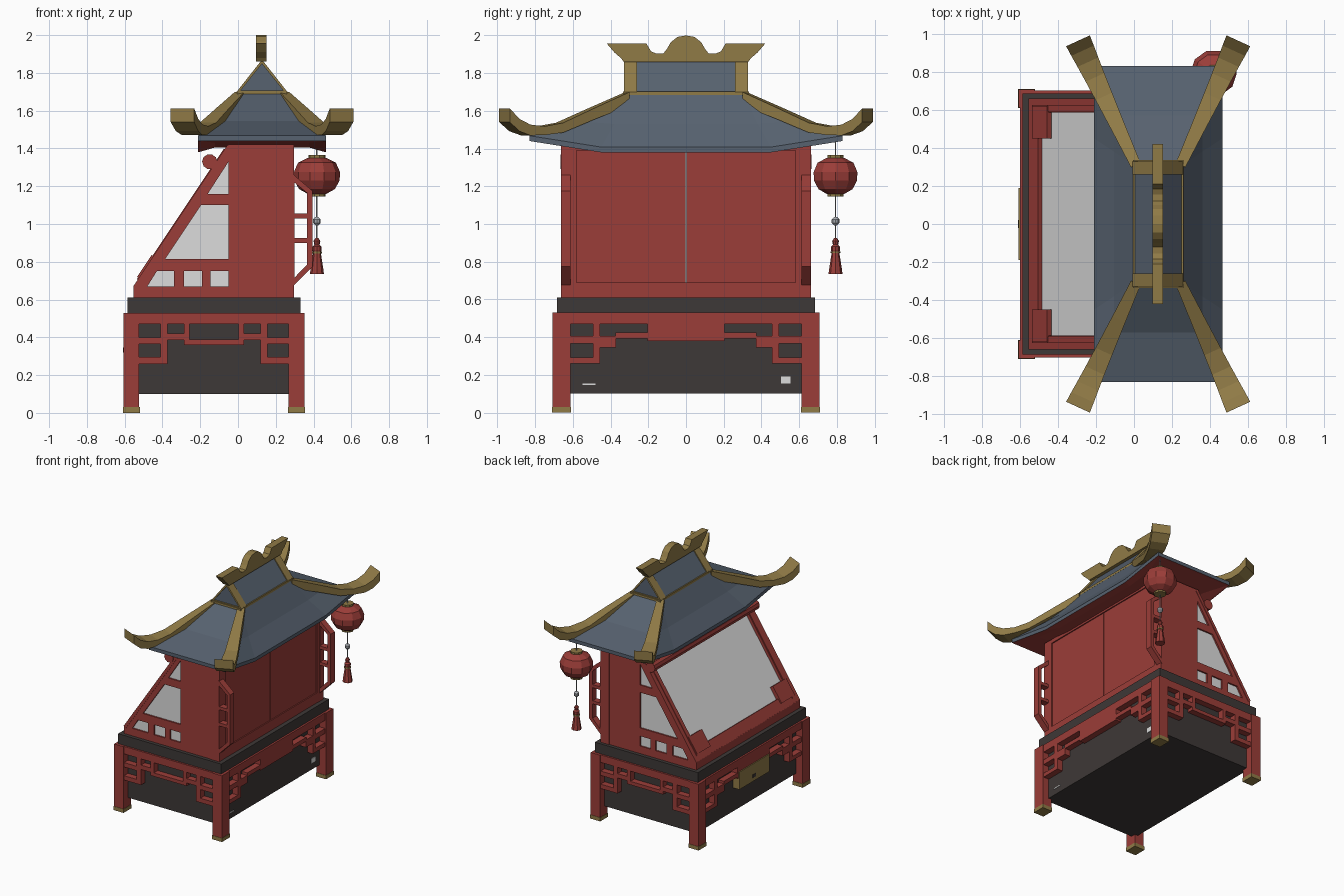
import bpy, bmesh, math
from mathutils import Matrix, Vector

if "Cube" in bpy.data.objects:
    bpy.data.objects.remove(bpy.data.objects["Cube"])


def material(name, r, g, b):
    m = bpy.data.materials.new(name)
    m.diffuse_color = (r, g, b, 1)
    m.use_nodes = True
    m.node_tree.nodes["Principled BSDF"].inputs["Base Color"].default_value = m.diffuse_color
    return m


RED = material("red_lacquer", .33, .047, .04)
DARK = material("dark_wood", .048, .04, .038)
SLATE = material("slate_roof", .095, .122, .16)
GOLD = material("old_gold", .28, .197, .062)
PAPER = material("paper_white", .72, .72, .72)
GREY = material("bead_grey", .4, .42, .45)
CX = .127  # roof centre


def finish(name, bm, *mats):
    bmesh.ops.recalc_face_normals(bm, faces=bm.faces)
    me = bpy.data.meshes.new(name)
    bm.to_mesh(me)
    bm.free()
    for m in mats:
        me.materials.append(m)
    ob = bpy.data.objects.new(name, me)
    bpy.context.collection.objects.link(ob)
    return ob


def box(name, mat, x0, x1, y0, y1, z0, z1):
    bm = bmesh.new()
    size = Matrix.Diagonal((x1 - x0, y1 - y0, z1 - z0, 1))
    mid = Matrix.Translation(((x0 + x1) / 2, (y0 + y1) / 2, (z0 + z1) / 2))
    bmesh.ops.create_cube(bm, size=1, matrix=mid @ size)
    return finish(name, bm, mat)


def basis(x, y, z, origin):
    m = Matrix((x, y, z)).transposed().to_4x4()
    m.translation = origin
    return m


def facing_y(y):
    return basis((1, 0, 0), (0, 0, 1), (0, -1, 0), (0, y, 0))


def facing_x(x):
    return basis((0, 1, 0), (0, 0, 1), (1, 0, 0), (x, 0, 0))


def cutout(name, mat, loops, matrix, half):
    """Extruded outline; loops after the first are holes."""
    cu = bpy.data.curves.new(name, 'CURVE')
    cu.dimensions, cu.fill_mode, cu.extrude = '2D', 'BOTH', half
    for pts in loops:
        sp = cu.splines.new('POLY')
        sp.points.add(len(pts) - 1)
        for p, (u, v) in zip(sp.points, pts):
            p.co = (u, v, 0, 1)
        sp.use_cyclic_u = True
    tmp = bpy.data.objects.new(name + "_outline", cu)
    bpy.context.collection.objects.link(tmp)
    bpy.context.view_layer.update()
    me = bpy.data.meshes.new_from_object(tmp.evaluated_get(bpy.context.evaluated_depsgraph_get()))
    bpy.data.objects.remove(tmp)
    bm = bmesh.new()
    bm.from_mesh(me)
    bpy.data.meshes.remove(me)
    bmesh.ops.remove_doubles(bm, verts=bm.verts, dist=1e-5)
    bm.transform(matrix)
    for f in bm.faces:
        f.material_index = 0
        f.smooth = False
    return finish(name, bm, mat)


def rect(u0, u1, v0, v1):
    return [(u0, v0), (u1, v0), (u1, v1), (u0, v1)]


def loft(bm, rings):
    vs = [[bm.verts.new(p) for p in r] for r in rings]
    for a, b in zip(vs, vs[1:]):
        for i in range(len(a)):
            j = (i + 1) % len(a)
            bm.faces.new((a[i], a[j], b[j], b[i]))
    return bm.faces.new(vs[0]), bm.faces.new(vs[-1])


def lathe(name, mat, profile, x, y, n=10):
    bm = bmesh.new()
    loft(bm, [[(x + r * math.cos(k * math.tau / n), y + r * math.sin(k * math.tau / n), z)
               for k in range(n)] for r, z in profile])
    return finish(name, bm, mat)


# --- Stand: core, legs with gold shoes, slab ---
box("base_core", DARK, -.55, .296, -.65, .65, .10, .53)
box("base_slab", DARK, -.585, .33, -.685, .685, .53, .61)
for x0 in (-.61, .265):
    for y0 in (-.71, .61):
        box("leg", RED, x0 + .003, x0 + .087, y0 + .003, y0 + .097, .03, .53)
        box("leg_shoe", GOLD, x0, x0 + .09, y0, y0 + .1, 0, .03)

# --- Fretwork: half patterns as (u0, u1, z0, z1), mirrored about the middle ---
SHORT = [(0, .40, .47, .53), (.245, .283, .26, .47), (.28, .40, .26, .295), (.245, .40, .365, .40),
         (.13, .25, .385, .42), (.13, .16, .36, .47), (0, .13, .36, .388)]
LONG = [(0, .62, .47, .53), (.457, .494, .26, .47), (.49, .62, .26, .292), (.37, .62, .365, .405),
        (.37, .46, .345, .37), (.2, .375, .393, .425), (0, .205, .38, .47)]
for s in (-1, 1):
    for a, b, z0, z1 in SHORT:
        ya, yb = sorted((s * .65, s * .70))
        for u0, u1 in ((a, b), (-b, -a)):
            box("short_fretwork", RED, -CX + u0, -CX + u1, ya, yb, z0, z1)
    for a, b, z0, z1 in LONG:
        xa, xb = sorted((-CX + s * .423, -CX + s * .472))
        for u0, u1 in ((a, b), (-b, -a)):
            box("long_fretwork", RED, xa, xb, u0, u1, z0, z1)
box("lock_plate", GOLD, -.607, -.55, -.19, .19, .29, .43)
box("keyhole", DARK, -.61, -.606, -.02, .02, .32, .345)
box("label_large", PAPER, .29, .30, .505, .555, .153, .19)
box("label_small", PAPER, .29, .30, -.55, -.48, .147, .154)

# --- Cabinet: paper core, pierced side walls ---
cutout("paper_core", PAPER, [[(-.525, .61), (-.525, .67), (-.03, 1.41), (.26, 1.41), (.26, .61)]],
       facing_y(0), .645)
wall = [[(-.55, .61), (.295, .61), (.295, 1.42), (-.05, 1.42), (-.55, .67)],
        [(-.05, 1.33), (-.05, 1.16), (-.16, 1.16)],
        [(-.05, 1.10), (-.05, .815), (-.385, .815), (-.195, 1.10)],
        [(-.48, .67), (-.34, .67), (-.34, .75), (-.43, .75)],
        rect(-.285, -.19, .67, .75), rect(-.145, -.05, .67, .75)]
for s in (-1, 1):
    cutout("side_wall", RED, wall, facing_y(s * .648), .009)
    box("corner_post", RED, .22, .297, *sorted((s * .60, s * .662)), .61, 1.42)
    box("door_leaf", RED, .255, .286, *sorted((s * .002, s * .61)), .66, 1.41)
    # bracket lattice beside the doors
    cutout("bracket_lattice", RED,
           [[(.29, .67), (.395, .775), (.395, 1.175), (.29, 1.265)],
            [(.298, .715), (.365, .785), (.365, .90), (.298, .90)],
            rect(.298, .365, .925, 1.03),
            [(.298, 1.055), (.365, 1.055), (.365, 1.165), (.298, 1.22)]],
           facing_y(s * .638), .026)
cutout("door_frame", RED, [rect(-.61, .61, .61, 1.42), rect(-.58, .58, .69, 1.39)], facing_x(.28), .015)

# --- Sloping screen on the back ---
d = Vector((.5, 0, .75)).normalized()
slope = basis((0, 1, 0), d, Vector((0, 1, 0)).cross(d), (-.55, 0, .67))
if slope.col[2][0] > 0:
    slope = basis((0, -1, 0), d, Vector((0, -1, 0)).cross(d), (-.55, 0, .67))
inner = slope @ Matrix.Translation((0, 0, -.008))
cutout("screen_frame", RED, [rect(-.66, .66, 0, .9), rect(-.585, .585, .09, .83)], inner, .012)
box("screen_sill", RED, -.552, -.52, -.657, .657, .61, .675)
for s in (-1, 1):
    cutout("screen_corner", RED, [rect(*sorted((s * .45, s * .62)), .05, .19)], slope, .015)
    cutout("screen_side_strip", RED, [rect(*sorted((s * .59, s * .625)), .04, .87)], slope, .009)
cutout("screen_roller", RED, [[(-.15 + .04 * math.cos(k * math.pi / 5), 1.33 + .04 * math.sin(k * math.pi / 5))
                               for k in range(10)]], facing_y(0), .665)


# --- Roof skirt: swept-up corners, red underside ---
def ring(hx, hy, z, sy, sz):
    q = [(hx, -sy, sz), (hx, sy, sz), (hx, hy, z), (-hx, hy, z),
         (-hx, sy, sz), (-hx, -sy, sz), (-hx, -hy, z), (hx, -hy, z)]
    return [(CX + x, y, h) for x, y, h in q]


bm = bmesh.new()
under, _ = loft(bm, [ring(.25, .62, 1.43, .40, 1.405), ring(.325, .815, 1.44, .45, 1.383),
                     ring(.338, .83, 1.44, .45, 1.38), ring(.338, .83, 1.468, .45, 1.408),
                     ring(.232, .57, 1.545, .38, 1.53), ring(.128, .33, 1.69, .31, 1.69)])
bmesh.ops.recalc_face_normals(bm, faces=bm.faces)
for f in bm.faces:
    if f.normal.z < -.3:
        f.material_index = 1
finish("roof_skirt", bm, SLATE, RED)

# --- Upper gable and ridge ---
box("gable_trim", GOLD, CX - .132, CX + .132, -.335, .335, 1.685, 1.703)
cutout("gable", SLATE, [[(CX - .125, 1.70), (CX + .125, 1.70), (CX, 1.858)]], facing_y(0), .32)
for s in (-1, 1):
    cutout("gable_end", GOLD, [[(CX - .134, 1.70), (CX + .134, 1.70), (CX, 1.87)],
                               [(CX - .112, 1.708), (CX + .112, 1.708), (CX, 1.848)]],
           facing_y(s * .295), .034)
half = [(.33, 1.86), (.345, 1.88), (.38, 1.91), (.42, 1.957), (.21, 1.957), (.185, 1.915), (.155, 1.903),
        (.12, 1.905), (.10, 1.93), (.08, 1.965), (.045, 1.992)]
cutout("ridge_crest", GOLD, [half + [(0, 2.0)] + [(-y, z) for y, z in half[::-1]]], facing_x(CX - .003), .028)

# --- Upturned hip ribs: (y, top z, bottom z, width) ---
RIB = [(.31, 1.70, 1.63, .055), (.5, 1.615, 1.555, .075), (.67, 1.537, 1.485, .095), (.77, 1.518, 1.472, .108),
       (.85, 1.527, 1.47, .12), (.91, 1.557, 1.492, .13), (.962, 1.612, 1.54, .137)]
for sx in (-1, 1):
    for sy in (-1, 1):
        bm = bmesh.new()
        rings = []
        for y, zt, zb, w in RIB:
            x, px, py = .118 + (y - .31) * .465, .909 * w / 2, -.416 * w / 2
            rings.append([(CX + sx * (x + k * px), sy * (y + k * py), z)
                          for k, z in ((-1, zt), (1, zt), (1, zb), (-1, zb))])
        loft(bm, rings)
        finish("hip_rib", bm, GOLD)

# --- Hanging lantern ---
LX, LY = .418, .793
lathe("lantern_body", RED, [(.05, 1.16), (.095, 1.185), (.12, 1.23), (.122, 1.275), (.10, 1.325), (.05, 1.35)], LX, LY)
lathe("lantern_top_cap", GOLD, [(.045, 1.345), (.045, 1.365)], LX, LY)
lathe("lantern_bottom_cap", GOLD, [(.045, 1.145), (.045, 1.165)], LX, LY)
lathe("lantern_cord", GREY, [(.004, .90), (.004, 1.45)], LX, LY, 6)
lathe("lantern_bead", GREY, [(.008, .993), (.02, 1.005), (.02, 1.025), (.008, 1.037)], LX, LY, 8)
lathe("tassel", RED, [(.037, .735), (.034, .76), (.02, .85), (.024, .862), (.024, .88), (.014, .89),
                      (.018, .91), (.008, .925)], LX, LY, 8)
lathe("tassel_band", GOLD, [(.026, .845), (.026, .855)], LX, LY, 8)
